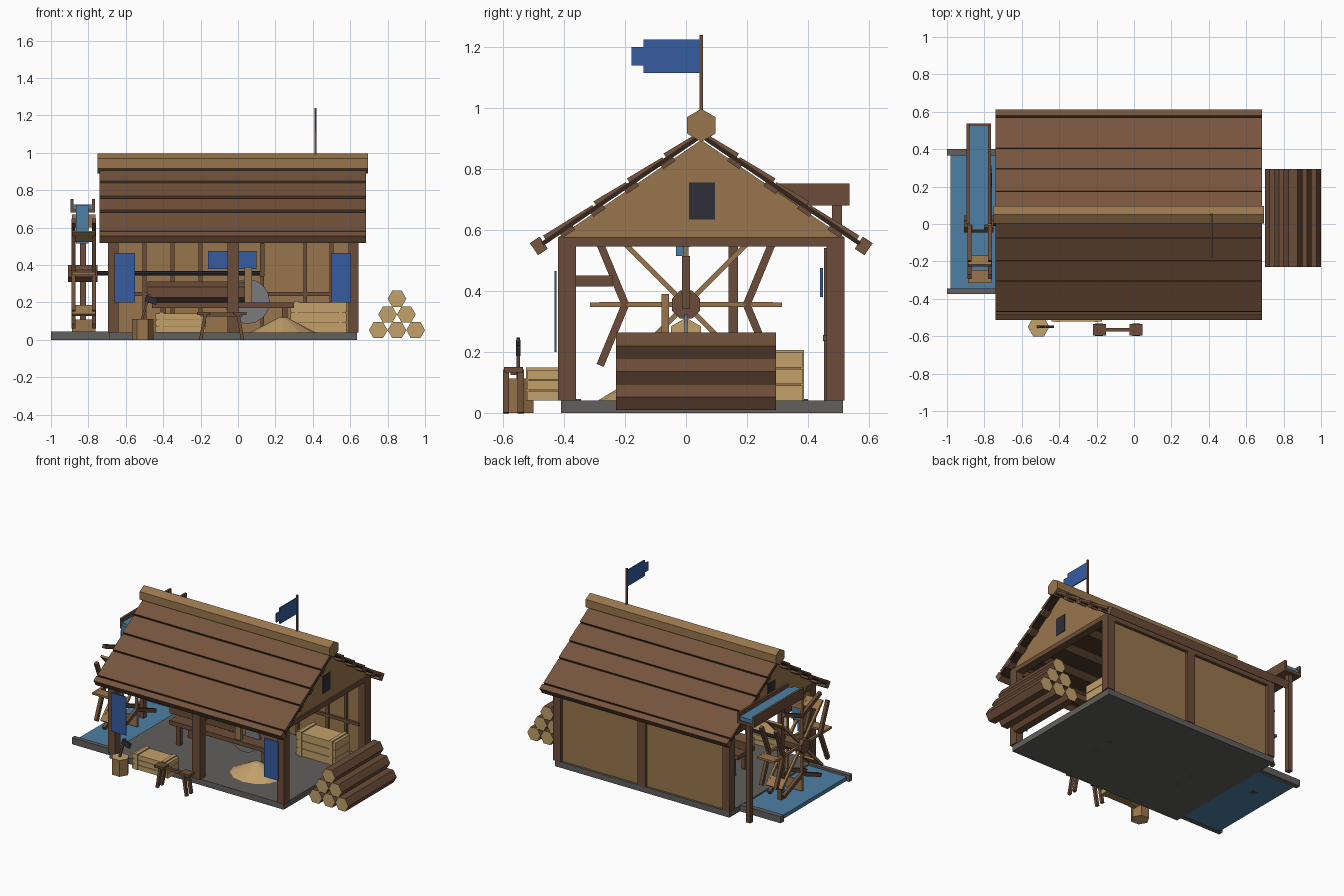
import bpy, bmesh, math
from mathutils import Vector

if "Cube" in bpy.data.objects:
    bpy.data.objects.remove(bpy.data.objects["Cube"])


def mat(name, rgb):
    m = bpy.data.materials.new(name)
    lin = [c / 12.92 if c <= 0.04045 else ((c + 0.055) / 1.055) ** 2.4 for c in rgb]
    m.diffuse_color = (*lin, 1)
    m.use_nodes = True
    m.node_tree.nodes["Principled BSDF"].inputs["Base Color"].default_value = m.diffuse_color
    return m


TIMBER = mat("dark_timber", (0.42, 0.30, 0.22))
ROOF = mat("roof_board", (0.46, 0.33, 0.24))
GAP = mat("shadow_brown", (0.20, 0.145, 0.105))
WALL = mat("tan_wall", (0.60, 0.46, 0.30))
PALE = mat("pale_wood", (0.76, 0.63, 0.42))
STONE = mat("grey_stone", (0.38, 0.375, 0.365))
WATER = mat("water", (0.30, 0.50, 0.64))
BLUE = mat("blue_cloth", (0.21, 0.36, 0.63))
DARK = mat("dark_iron", (0.18, 0.18, 0.22))
STEEL = mat("steel", (0.47, 0.48, 0.49))


def finish(name, bm, *mats):
    bmesh.ops.recalc_face_normals(bm, faces=bm.faces)
    me = bpy.data.meshes.new(name)
    bm.to_mesh(me)
    bm.free()
    for m in mats:
        me.materials.append(m)
    ob = bpy.data.objects.new(name, me)
    bpy.context.collection.objects.link(ob)
    return ob


def box(name, x, y, z, m):
    bm = bmesh.new()
    for v in bmesh.ops.create_cube(bm, size=1)["verts"]:
        v.co = [a[0] + (a[1] - a[0]) * (c + 0.5) for a, c in zip((x, y, z), v.co)]
    return finish(name, bm, m)


def bar(name, p, q, w, t, m, side=(1, 0, 0)):
    """Square bar from p to q; w is its width along side, t its thickness."""
    p, q, s = Vector(p), Vector(q), Vector(side)
    d = (q - p).normalized()
    s = (s - d * s.dot(d)).normalized()
    u = d.cross(s)
    bm = bmesh.new()
    for v in bmesh.ops.create_cube(bm, size=1)["verts"]:
        c = v.co.copy()
        v.co = p + (q - p) * (c.x + 0.5) + s * w * c.y + u * t * c.z
    return finish(name, bm, m)


def extrude(name, pts, axis, a, b, m, end=None):
    """Extrude a 2D outline along an axis; end caps may have another colour."""
    def at(p, h):
        c = list(p)
        c.insert(axis, h)
        return c
    bm = bmesh.new()
    A = [bm.verts.new(at(p, a)) for p in pts]
    B = [bm.verts.new(at(p, b)) for p in pts]
    for f in (bm.faces.new(A), bm.faces.new(B)):
        f.material_index = 1 if end else 0
    n = len(pts)
    for i in range(n):
        bm.faces.new((A[i], A[(i + 1) % n], B[(i + 1) % n], B[i]))
    return finish(name, bm, m, *([end] if end else []))


def ring(cx, cy, r, n, turn=0.0):
    return [(cx + r * math.cos(turn + i * math.tau / n),
             cy + r * math.sin(turn + i * math.tau / n)) for i in range(n)]


# floor and water channel
box("floor_slab", (-0.69, 0.635), (-0.41, 0.515), (0, 0.04), STONE)
box("channel_water", (-0.98, -0.69), (-0.345, 0.365), (0.003, 0.03), WATER)
box("channel_curb_front", (-1, -0.69), (-0.375, -0.345), (0, 0.045), STONE)
box("channel_curb_back", (-1, -0.69), (0.365, 0.4), (0, 0.045), STONE)

# timber frame
for x0, x1 in ((-0.695, -0.64), (-0.055, 0.005), (0.59, 0.645)):
    box("front_post", (x0, x1), (-0.42, -0.36), (0.04, 0.55), TIMBER)
    box("back_post", (x0, x1), (0.46, 0.52), (0.04, 0.55), TIMBER)
for y0 in (-0.42, 0.46):
    box("wall_plate", (-0.695, 0.645), (y0, y0 + 0.06), (0.535, 0.575), TIMBER)
for x0 in (-0.695, 0.59):
    box("tie_beam", (x0, x0 + 0.055), (-0.41, 0.515), (0.545, 0.577), TIMBER)
box("post_bracket", (-0.045, -0.005), (-0.36, -0.24), (0.415, 0.45), TIMBER)

# back wall with inner studs and rail
box("back_wall", (-0.68, 0.63), (0.465, 0.5), (0.04, 0.54), WALL)
for x in (-0.5, -0.35, -0.2, 0.13, 0.36, 0.5):
    box("wall_stud", (x - 0.01, x + 0.01), (0.452, 0.466), (0.04, 0.54), TIMBER)
box("wall_rail", (-0.65, 0.6), (0.45, 0.466), (0.235, 0.255), TIMBER)

# gables with small windows
for x0, x1, xo in ((-0.685, -0.655, -0.688), (0.605, 0.635, 0.638)):
    extrude("gable", [(-0.42, 0.575), (0.52, 0.575), (0.05, 0.895)], 0, x0, x1, WALL)
    xs = sorted((xo, (x0 + x1) / 2))
    box("gable_window", xs, (0.01, 0.095), (0.635, 0.755), DARK)

# roof: dark underlay, boards, purlins and eave beam on both slopes
RX = (-0.74, 0.685)
ang = math.atan2(0.375, 0.55)
for s in (-1, 1):
    def slope(d, lift):
        return (0.05 + s * (d + lift * math.sin(ang)), 0.918 - d * math.tan(ang) + lift * math.cos(ang))

    def strip(name, d0, d1, lo, hi0, hi1, m):
        extrude(name, [slope(d0, lo), slope(d0, hi0), slope(d1, hi1), slope(d1, lo)], 0, *RX, m)
    strip("roof_underlay", 0, 0.525, -0.014, 0, 0, GAP)
    edges = (0.0, 0.12, 0.24, 0.35, 0.515)
    for d0, d1 in zip(edges, edges[1:]):
        strip("roof_board", d0 + 0.004, d1 - 0.004, -0.003, 0.006, 0.014, ROOF)
    for d in (0.12, 0.24, 0.35, 0.45):
        strip("roof_purlin", d - 0.02, d + 0.02, -0.028, -0.004, -0.004, TIMBER)
    strip("eave_beam", 0.52, 0.552, -0.03, 0.018, 0.018, ROOF)
extrude("ridge_log", ring(0.05, 0.943, 0.054, 6, math.pi / 2), 0, -0.75, 0.695, WALL)

# flag
box("flag_pole", (0.409, 0.421), (0.044, 0.056), (0.98, 1.24), TIMBER)
box("flag", (0.411, 0.419), (-0.14, 0.045), (1.115, 1.225), BLUE)
box("flag_tip", (0.411, 0.419), (-0.178, -0.14), (1.14, 1.2), BLUE)

# cloth banners
box("left_banner", (-0.66, -0.55), (-0.432, -0.424), (0.2, 0.465), BLUE)
box("right_banner", (0.5, 0.605), (-0.432, -0.424), (0.2, 0.465), BLUE)
box("wall_banner", (-0.16, 0.1), (0.44, 0.449), (0.38, 0.475), BLUE)

# water wheel: V-set rim pieces, spokes, paddles and hub
CZ = 0.355
def wheel(x, r, a):
    return Vector((x, r * math.cos(a), CZ + r * math.sin(a)))
for k in range(8):
    a = k * math.pi / 4
    c = a + math.pi / 8
    flip = -(c + math.pi / 2)
    half = Vector((0, math.cos(flip), math.sin(flip))) * 0.108
    for x in (-0.88, -0.77):
        mid = wheel(x, 0.26, c)
        bar("wheel_rim", mid - half, mid + half, 0.022, 0.025, TIMBER)
        bar("wheel_spoke", wheel(x, 0.03, a), wheel(x, 0.285, a), 0.016, 0.016, WALL)
    bar("wheel_paddle", wheel(-0.825, 0.245, a), wheel(-0.825, 0.315, a), 0.125, 0.014, WALL)
extrude("wheel_hub", ring(0, CZ, 0.05, 8, math.pi / 8), 0, -0.91, -0.75, TIMBER)
extrude("drive_shaft", ring(0, CZ, 0.012, 8), 0, -0.9, 0.13, DARK)
box("shaft_hanger", (0.118, 0.142), (-0.013, 0.013), (0.34, 0.515), TIMBER)

# launder feeding the wheel
box("launder_bottom", (-0.895, -0.765), (0.0, 0.537), (0.68, 0.7), TIMBER)
for x in (-0.895, -0.78):
    box("launder_side", (x, x + 0.015), (0.0, 0.537), (0.68, 0.752), TIMBER)
box("launder_water", (-0.88, -0.78), (-0.005, 0.53), (0.7, 0.725), WATER)
box("falling_water", (-0.867, -0.798), (-0.033, -0.003), (0.515, 0.722), WATER)
for y in (0.155, 0.495):
    box("launder_post", (-0.846, -0.814), (y - 0.016, y + 0.016), (0, 0.68), TIMBER)

# saw bench with log, blade and guide
box("saw_bed", (-0.46, 0.3), (-0.09, 0.09), (0.17, 0.2), TIMBER)
for x in (-0.4, 0.25):
    for y in (-0.065, 0.065):
        box("saw_bed_leg", (x - 0.015, x + 0.015), (y - 0.015, y + 0.015), (0, 0.17), TIMBER)
extrude("sawn_log", ring(0, 0.255, 0.057, 6, math.pi / 2), 0, -0.485, 0.06, TIMBER, PALE)
extrude("saw_blade", ring(0.05, 0.205, 0.12, 16), 1, -0.006, 0.006, STEEL)
box("saw_guide", (0.035, 0.075), (-0.08, -0.055), (0.19, 0.39), WALL)

# sawdust pile
bm = bmesh.new()
bmesh.ops.create_cone(bm, cap_ends=True, segments=12, radius1=1, radius2=0.12, depth=1)
for v in bm.verts:
    v.co = (0.24 + 0.175 * v.co.x, -0.14 + 0.15 * v.co.y, 0.08 + 0.08 * v.co.z)
finish("sawdust_pile", bm, PALE)


# plank crates
def crate(x0, x1, y0, y1, z1):
    box("crate_body", (x0 + 0.006, x1 - 0.006), (y0 + 0.006, y1 - 0.006), (0.04, z1 - 0.005), WALL)
    h = (z1 - 0.04) / 3
    for i in range(3):
        box("crate_plank", (x0, x1), (y0, y1), (0.04 + i * h, 0.04 + (i + 1) * h - 0.004), PALE)
    for x in (x0 + 0.02, x1 - 0.045):
        box("crate_batten", (x, x + 0.025), (y0 - 0.005, y1 + 0.005), (0.04, z1 + 0.004), PALE)
crate(-0.44, -0.17, -0.52, -0.395, 0.145)
crate(0.28, 0.58, 0.23, 0.382, 0.203)

# stacked logs
for row in range(3):
    for i in range(3 - row):
        pts = ring(0.75 + 0.05 * row + 0.1 * i, 0.052 + 0.084 * row, 0.05, 6)
        extrude("stacked_log", pts, 1, -0.23, 0.295, TIMBER, PALE)

# chopping block and axe
extrude("chopping_block", ring(-0.51, -0.55, 0.058, 6), 2, 0, 0.112, WALL, PALE)
bar("axe_handle", (-0.515, -0.55, 0.105), (-0.473, -0.55, 0.245), 0.012, 0.012, TIMBER, (0, 1, 0))
bar("axe_head", (-0.495, -0.55, 0.222), (-0.433, -0.55, 0.204), 0.014, 0.035, DARK, (0, 1, 0))

# sawhorse in front
box("sawhorse_beam", (-0.2, 0.025), (-0.575, -0.555), (0.125, 0.145), TIMBER)
for x, out in ((-0.185, -0.02), (0.01, 0.02)):
    box("sawhorse_crossbar", (x - 0.035, x + 0.035), (-0.597, -0.535), (0.132, 0.15), TIMBER)
    for y in (-0.59, -0.542):
        bar("sawhorse_leg", (x + out * 0.7, y, 0), (x - out * 0.5, y, 0.14), 0.018, 0.02, TIMBER)
